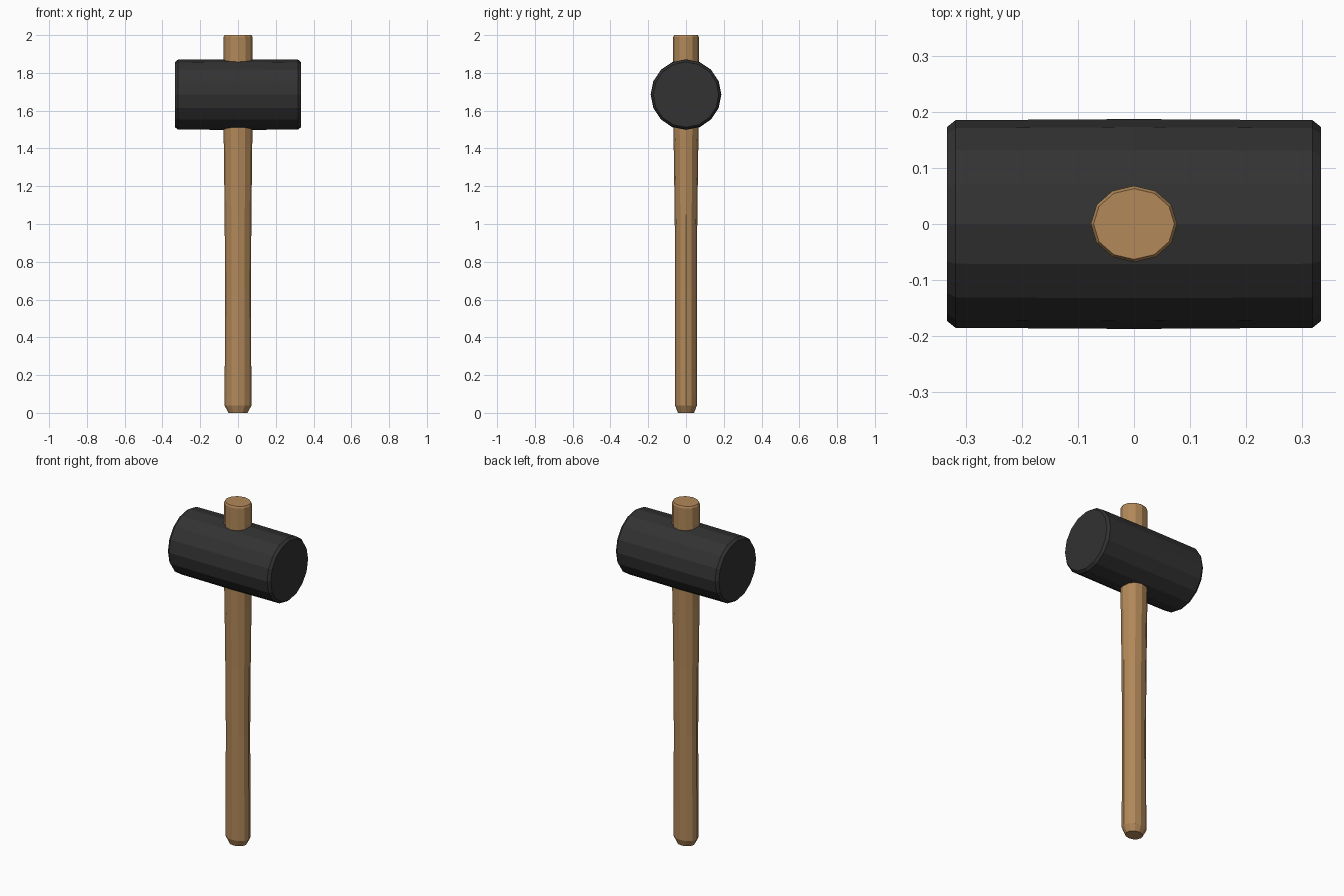
import bpy, bmesh, math
from mathutils import Matrix

if "Cube" in bpy.data.objects:
    bpy.data.objects.remove(bpy.data.objects["Cube"])


def material(name, color):
    m = bpy.data.materials.new(name)
    m.diffuse_color = (*color, 1)
    m.use_nodes = True
    m.node_tree.nodes["Principled BSDF"].inputs["Base Color"].default_value = m.diffuse_color
    return m


def loft(name, rings, sides, mat, matrix=Matrix()):
    """Closed, flat-shaded loft along z through ellipses (z, rx, ry)."""
    bm = bmesh.new()
    loops = []
    for z, rx, ry in rings:
        loops.append([bm.verts.new((rx * math.cos(a), ry * math.sin(a), z))
                      for a in (2 * math.pi * i / sides for i in range(sides))])
    for lo, hi in zip(loops, loops[1:]):
        for i in range(sides):
            j = (i + 1) % sides
            bm.faces.new((lo[i], lo[j], hi[j], hi[i]))
    bm.faces.new(loops[0][::-1])
    bm.faces.new(loops[-1])
    bm.transform(matrix)
    bmesh.ops.recalc_face_normals(bm, faces=bm.faces)
    mesh = bpy.data.meshes.new(name)
    bm.to_mesh(mesh)
    bm.free()
    mesh.materials.append(mat)
    obj = bpy.data.objects.new(name, mesh)
    bpy.context.collection.objects.link(obj)
    return obj


wood = material("wood", (0.445, 0.25, 0.102))
rubber = material("black rubber", (0.032, 0.032, 0.032))

# Handle: oval shaft, chamfered grip end, widening towards the head
loft("handle", [
    (0.0, 0.050, 0.043), (0.038, 0.071, 0.057), (0.09, 0.071, 0.057),
    (0.65, 0.068, 0.057), (1.05, 0.071, 0.060), (1.40, 0.075, 0.065),
    (1.52, 0.077, 0.067), (1.99, 0.077, 0.068), (2.0, 0.072, 0.063),
], 12, wood)

# Head: barrel lying along x with chamfered ends and a faint belly
r = 0.185
half = [(0.333, 0.173), (0.318, r), (0.155, r + 0.001)]
rings = [(-x, s, s) for x, s in half] + [(0, r + 0.002, r + 0.002)]
rings += [(x, s, s) for x, s in reversed(half)]
loft("head", rings, 16, rubber,
     Matrix.Translation((0, 0, 1.685)) @ Matrix.Rotation(math.pi / 2, 4, 'Y'))
